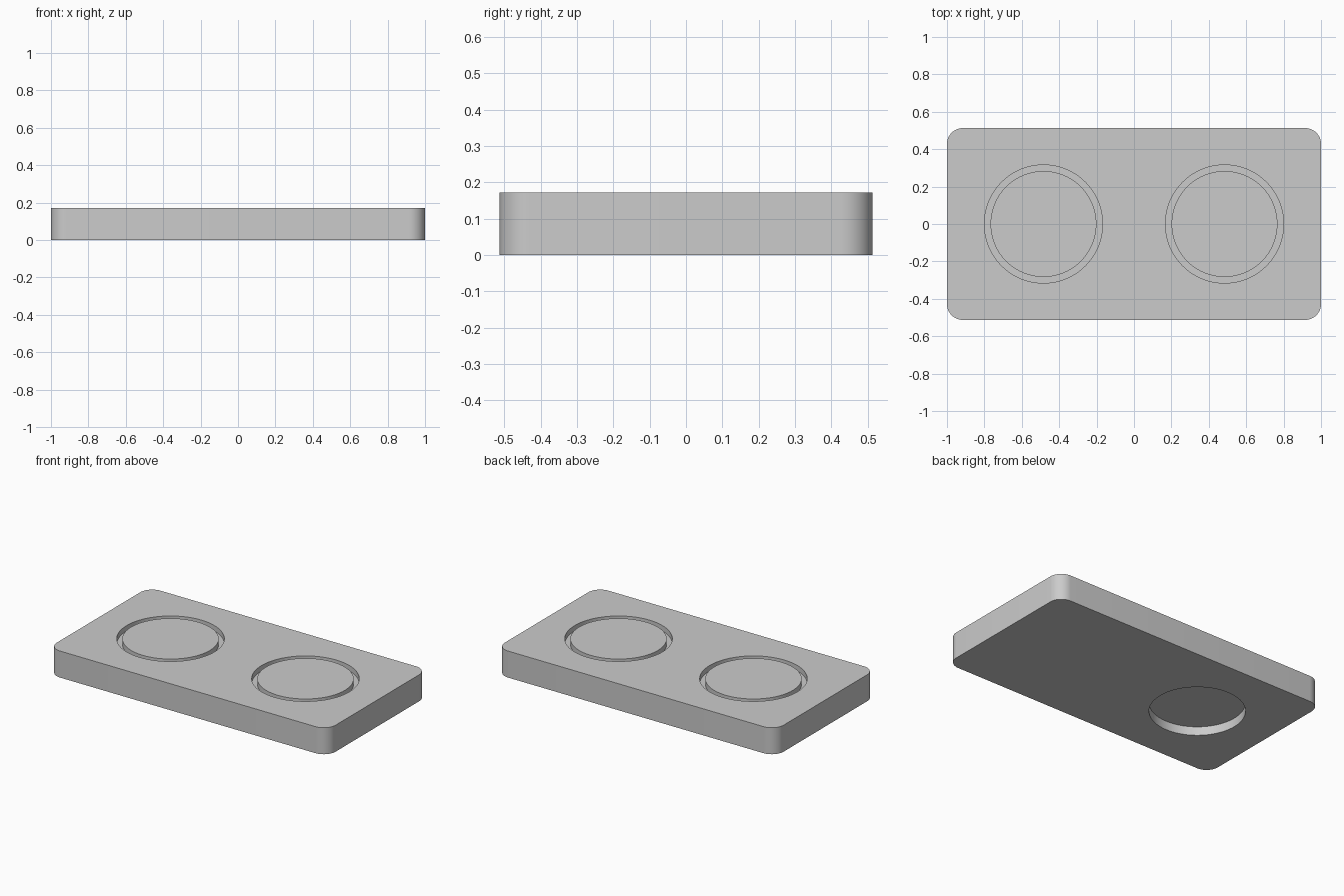
import bpy
import bmesh
from math import radians
from mathutils import Matrix

cube = bpy.data.objects.get("Cube")
if cube:
    bpy.data.objects.remove(cube, do_unlink=True)

LENGTH, DEPTH, HEIGHT = 2.0, 1.026, 0.172
CORNER = 0.085
RING_X, RING_OUTER, RING_INNER = 0.484, 0.316, 0.283
GROOVE, POCKET = 0.035, 0.057

grey = bpy.data.materials.new("plain_grey")
grey.use_nodes = True
colour = (0.6, 0.6, 0.6, 1)
grey.diffuse_color = colour
grey.node_tree.nodes["Principled BSDF"].inputs["Base Color"].default_value = colour


def make_object(name, bm):
    bmesh.ops.recalc_face_normals(bm, faces=bm.faces)
    mesh = bpy.data.meshes.new(name)
    bm.to_mesh(mesh)
    bm.free()
    mesh.materials.append(grey)
    obj = bpy.data.objects.new(name, mesh)
    bpy.context.collection.objects.link(obj)
    return obj


def revolve(name, x, profile, closed):
    """Turn a (radius, z) outline around a vertical axis at x."""
    bm = bmesh.new()
    verts = [bm.verts.new((r, 0, z)) for r, z in profile]
    pairs = list(zip(verts, verts[1:]))
    if closed:
        pairs.append((verts[-1], verts[0]))
    edges = [bm.edges.new(p) for p in pairs]
    bmesh.ops.spin(bm, geom=verts + edges, axis=(0, 0, 1), cent=(0, 0, 0),
                   angle=radians(360), steps=96)
    bmesh.ops.remove_doubles(bm, verts=bm.verts, dist=1e-5)
    bmesh.ops.translate(bm, verts=bm.verts, vec=(x, 0, 0))
    return make_object(name, bm)


def cut(target, cutter):
    """Subtract the cutter, then remove it."""
    cutter.hide_render = True
    mod = target.modifiers.new("cut", 'BOOLEAN')
    mod.operation = 'DIFFERENCE'
    mod.solver = 'EXACT'
    mod.object = cutter
    bpy.context.view_layer.objects.active = target
    bpy.ops.object.modifier_apply(modifier=mod.name)
    bpy.data.objects.remove(cutter, do_unlink=True)


# Flat slab with rounded vertical corners
bm = bmesh.new()
bmesh.ops.create_cube(bm, size=1, matrix=Matrix.Translation((0, 0, HEIGHT / 2))
                      @ Matrix.Diagonal((LENGTH, DEPTH, HEIGHT, 1)))
uprights = [e for e in bm.edges
            if abs(e.verts[0].co.z - e.verts[1].co.z) > HEIGHT / 2]
bmesh.ops.bevel(bm, geom=uprights, offset=CORNER, segments=12, profile=0.5,
                affect='EDGES')
slab = make_object("slab", bm)

# Circular grooves in the top
low, high = HEIGHT - GROOVE, HEIGHT + 0.1
for side in (-1, 1):
    outline = [(RING_INNER, low), (RING_OUTER, low),
               (RING_OUTER, high), (RING_INNER, high)]
    cut(slab, revolve("groove_cutter", side * RING_X, outline, True))

# Round pocket under the right-hand ring
outline = [(0, -0.1), (RING_INNER, -0.1), (RING_INNER, POCKET), (0, POCKET)]
cut(slab, revolve("pocket_cutter", -RING_X, outline, False))

# Smooth walls with crisp rims
bpy.ops.object.select_all(action='DESELECT')
slab.select_set(True)
bpy.context.view_layer.objects.active = slab
bpy.ops.object.shade_smooth_by_angle(angle=radians(30))
